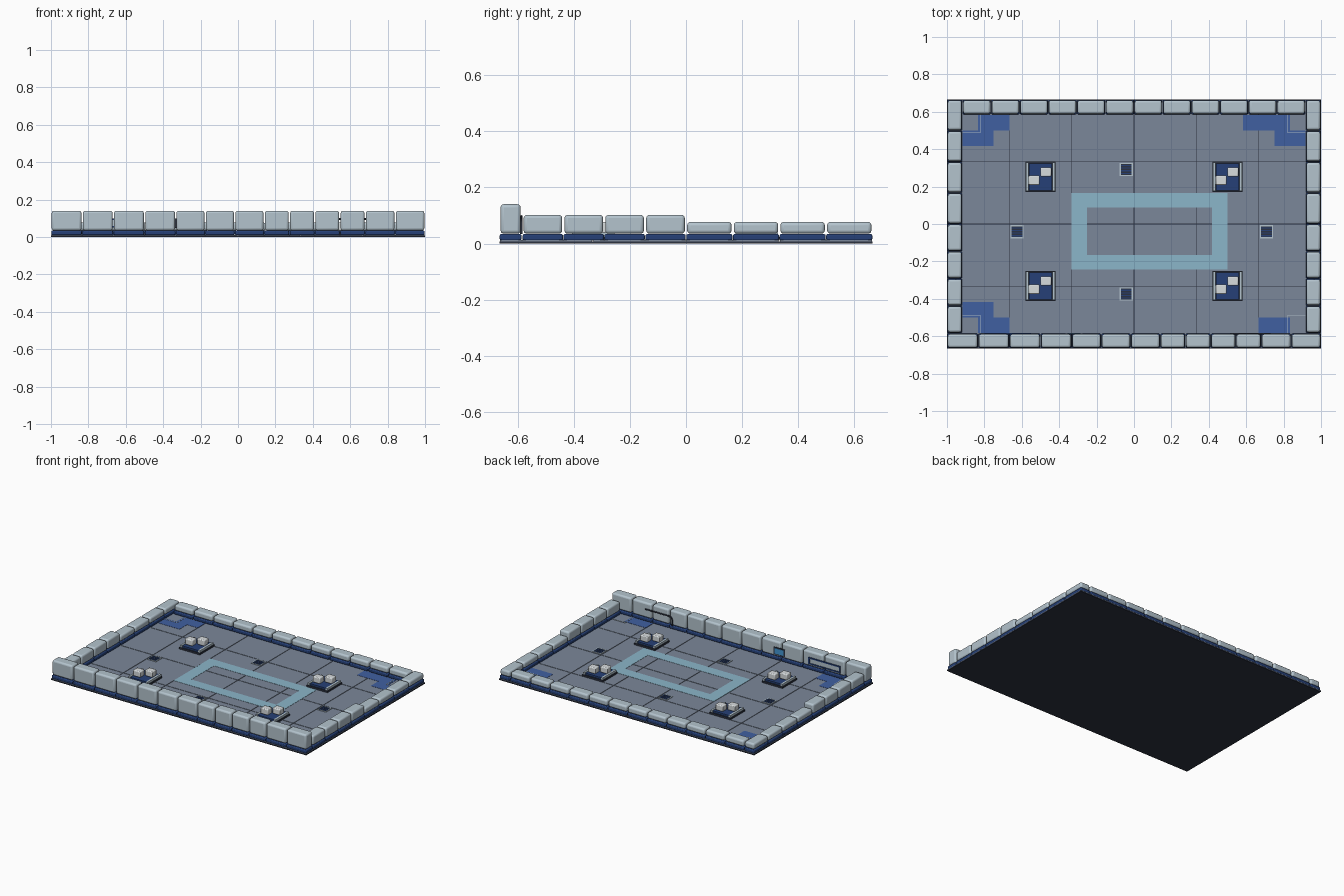
import bpy, bmesh
from mathutils import Vector

if "Cube" in bpy.data.objects:
    bpy.data.objects.remove(bpy.data.objects["Cube"])

C = 1 / 12          # floor cell size
FLOOR = 0.012       # top of the floor tiles


def mat(name, rgb):
    m = bpy.data.materials.new(name)
    m.diffuse_color = (*[(c / 255) ** 2.2 for c in rgb], 1)
    m.use_nodes = True
    m.node_tree.nodes["Principled BSDF"].inputs["Base Color"].default_value = m.diffuse_color
    return m


STONE = mat("pale_stone", (178, 194, 204))
NAVY = mat("navy", (42, 66, 118))
DARK = mat("dark_base", (48, 53, 66))
TILE = mat("floor_grey", (122, 134, 152))
CYAN = mat("cyan_paint", (138, 180, 200))
BLUE = mat("blue_paint", (66, 96, 160))
WHITE = mat("off_white", (215, 220, 222))
GLOW = mat("screen_blue", (70, 150, 210))


def boxes(name, items, material, bevel=0.0, segments=2):
    """One object from many boxes, each (x0, x1, y0, y1, z0, z1)."""
    bm = bmesh.new()
    for x0, x1, y0, y1, z0, z1 in items:
        vs = bmesh.ops.create_cube(bm, size=1)["verts"]
        for v in vs:
            v.co = Vector(((x0 + x1) / 2 + v.co.x * (x1 - x0),
                           (y0 + y1) / 2 + v.co.y * (y1 - y0),
                           (z0 + z1) / 2 + v.co.z * (z1 - z0)))
    me = bpy.data.meshes.new(name)
    bm.to_mesh(me)
    bm.free()
    ob = bpy.data.objects.new(name, me)
    bpy.context.collection.objects.link(ob)
    me.materials.append(material)
    if bevel:
        b = ob.modifiers.new("bevel", "BEVEL")
        b.width, b.segments = bevel, segments
        bpy.context.view_layer.objects.active = ob
        ob.select_set(True)
        bpy.ops.object.shade_smooth_by_angle()
        ob.select_set(False)
    return ob


def split(a, b, n):
    step = (b - a) / n
    return [(a + i * step, a + (i + 1) * step) for i in range(n)]


def inset(r, g):
    return r[0] + g, r[1] - g


# base slab and floor tiles
boxes("base_slab", [(-1, 1, -0.665, 0.665, 0, 0.008)], DARK)
boxes("floor_tiles", [(*inset(xs, 0.002), *inset(ys, 0.002), 0.006, FLOOR)
                      for xs in split(-1, 1, 6) for ys in split(-0.665, 0.665, 4)], TILE)

# wall courses: pale blocks on a navy plinth, (x range, y range, top)
front = split(-1, -.333, 4) + split(-.333, .14, 3) + split(.14, .68, 4) + split(.68, 1, 2)
walls = {"front_wall": [(xs, (-.665, -.585), .14) for xs in front],
         "back_wall": [(xs, (.585, .665), .077) for xs in split(-.917, .917, 12)]}
for side, xs in (("left", (-1, -.917)), ("right", (.917, 1))):
    walls[side + "_wall"] = ([(xs, ys, .102) for ys in split(-.583, 0, 4)] +
                             [(xs, ys, .077) for ys in split(0, .665, 4)])
for name, parts in walls.items():
    boxes(name + "_blocks", [(*inset(x, .004), *inset(y, .004), .035, t)
                             for x, y, t in parts], STONE, .012, 3)
    boxes(name + "_plinth", [(*inset(x, .002), *inset(y, .001), .010, .034)
                             for x, y, t in parts], NAVY, .006, 2)


# painted floor markings, given in floor cells
def paint(name, cells, material):
    boxes(name, [(a * C, b * C, c * C, d * C, FLOOR - .002, FLOOR + .0015)
                 for a, b, c, d in cells], material)


paint("centre_marking", [(-4, 6, 1.98, 1.05), (-4, 6, -2.93, -2),
                         (-4, -3, -2, 1.05), (5, 6, -2, 1.05)], CYAN)
paint("corner_markings", [(-10, -8, 6, 7), (-11, -9, 5, 6), (7, 10, 6, 7), (9, 11, 5, 6),
                          (-11, -9, -6, -5), (-10, -8, -7, -6), (8, 10, -7, -6)], BLUE)

# thin pale trim strips in the corners
trims = []
for sx in (-1, 1):
    for sy in (-1, 1):
        x, y = .82 * sx, .488 * sy
        trims.append((*sorted((x, .917 * sx)), y - .002, y + .002, FLOOR, FLOOR + .003))
        trims.append((x - .002, x + .002, *sorted((y, .585 * sy)), FLOOR, FLOOR + .003))
boxes("corner_trim", trims, STONE)

# four pedestals carrying two crates each
feet, rails, decks, crates = [], [], [], []
for x in (-.5, .5):
    for y in (.252, -.331):
        feet.append((x - .081, x + .081, y - .081, y + .081, FLOOR - .002, .024))
        decks.append((x - .062, x + .062, y - .072, y + .072, .022, .036))
        for s in (-1, 1):
            rails.append((x + s * .07 - .007, x + s * .07 + .007, y - .076, y + .076, .022, .039))
        for dx, dy in ((.029, .026), (-.034, -.018)):
            crates.append((x + dx - .029, x + dx + .029, y + dy - .025, y + dy + .025, .035, .077))
boxes("pedestal_feet", feet, DARK)
boxes("pedestal_decks", decks, NAVY)
boxes("pedestal_rails", rails, STONE)
boxes("pedestal_crates", crates, WHITE, .006, 2)

# floor vents with frames and slats
frames, wells, slats = [], [], []
for i, j in ((-.5, 3.5), (-7.5, -.5), (8.5, -.5), (-.5, -4.5)):
    x, y = i * C, j * C
    wells.append((x - .03, x + .03, y - .03, y + .03, FLOOR - .002, FLOOR + .002))
    for s in (-1, 1):
        frames.append((x + s * .032 - .003, x + s * .032 + .003, y - .035, y + .035, FLOOR - .002, FLOOR + .004))
        frames.append((x - .035, x + .035, y + s * .032 - .003, y + s * .032 + .003, FLOOR - .002, FLOOR + .004))
    for k in range(4):
        v = y - .021 + k * .014
        slats.append((x - .029, x + .029, v - .003, v + .003, FLOOR, FLOOR + .004))
boxes("vent_frames", frames, STONE)
boxes("vent_wells", wells, DARK)
boxes("vent_slats", slats, NAVY)

# fittings on the inner face of the front wall
boxes("wall_panel_frame", [(-.80, -.55, -.592, -.583, .09, .099), (-.80, -.55, -.592, -.583, .05, .059),
                           (-.80, -.79, -.592, -.583, .05, .099), (-.56, -.55, -.592, -.583, .05, .099)], NAVY)
boxes("wall_panel_plate", [(-.79, -.56, -.592, -.587, .058, .091)], STONE)
boxes("wall_screen_frame", [(-.365, -.275, -.592, -.586, .048, .1)], DARK)
boxes("wall_screen", [(-.355, -.285, -.59, -.583, .055, .093)], GLOW)

# bent pipe along the front wall
cu = bpy.data.curves.new("wall_pipe", "CURVE")
cu.dimensions, cu.bevel_depth, cu.bevel_resolution = "3D", .005, 2
sp = cu.splines.new("POLY")
path = [(.73, .096), (.54, .096), (.525, .09), (.52, .075), (.52, .034)]
sp.points.add(len(path) - 1)
for p, (x, z) in zip(sp.points, path):
    p.co = (x, -.587, z, 1)
cu.materials.append(DARK)
bpy.context.collection.objects.link(bpy.data.objects.new("wall_pipe", cu))
